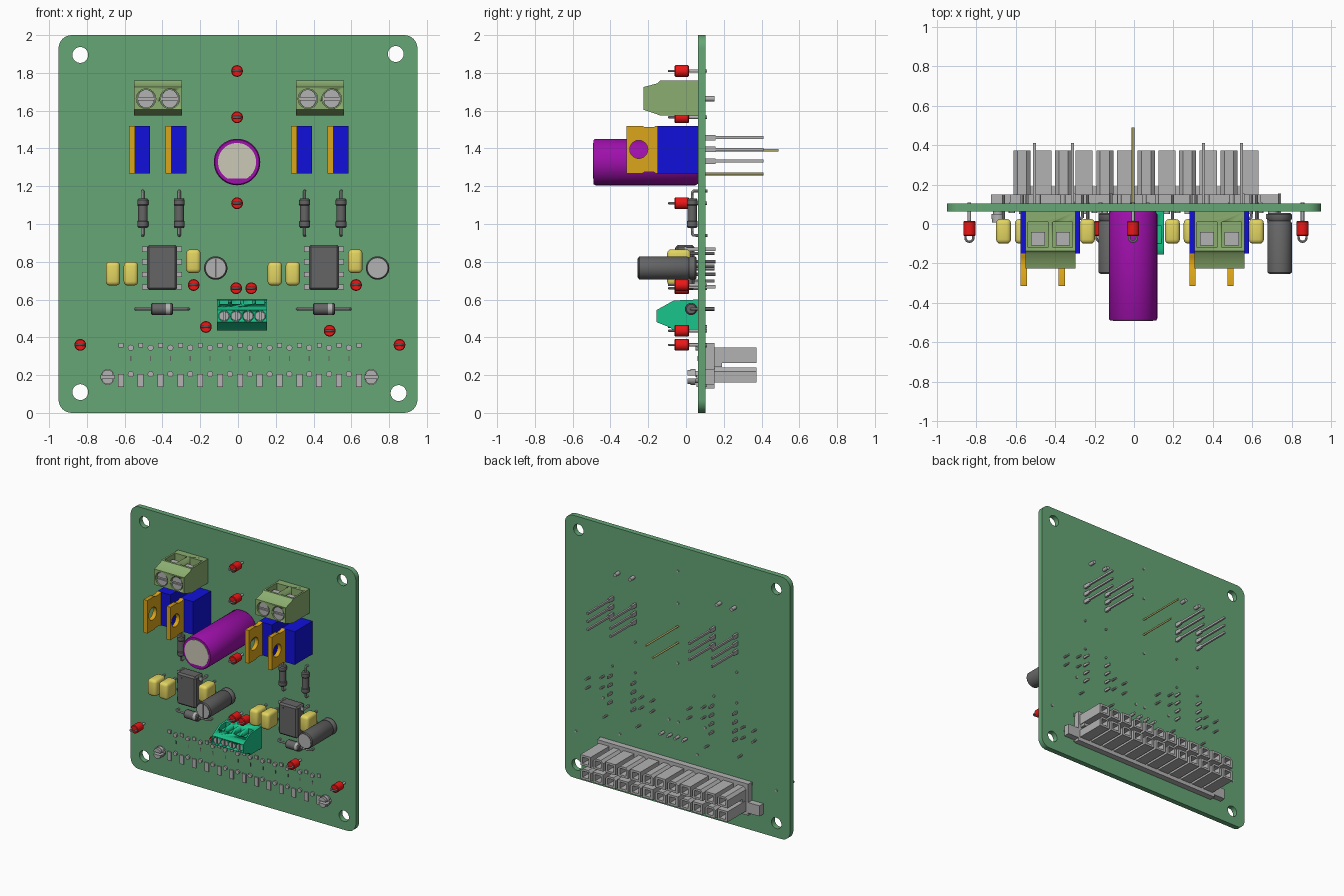
import bpy, bmesh
from math import pi, sin, cos, radians
from mathutils import Matrix

if "Cube" in bpy.data.objects:
    bpy.data.objects.remove(bpy.data.objects["Cube"])

def mat(name, r, g, b):
    m = bpy.data.materials.new(name)
    m.diffuse_color = (r, g, b, 1)
    m.use_nodes = True
    m.node_tree.nodes["Principled BSDF"].inputs["Base Color"].default_value = m.diffuse_color
    return m

GREEN = mat("board_green", .13, .38, .18)
OLIVE = mat("olive", .26, .42, .16)
TEAL = mat("teal", .01, .56, .26)
BLUE = mat("blue", .005, .005, .7)
GOLD = mat("gold", .72, .38, .01)
PURPLE = mat("purple", .34, .005, .4)
CREAM = mat("cream", .6, .58, .47)
YELLOW = mat("yellow", .76, .66, .12)
RED = mat("red", .85, .008, .008)
DARK = mat("dark_grey", .13, .13, .13)
BRASS = mat("brass", .5, .45, .15)
GREY = mat("metal_grey", .45, .45, .45)

def finish(name, bm, m=GREY):
    bmesh.ops.remove_doubles(bm, verts=bm.verts, dist=1e-5)
    bmesh.ops.recalc_face_normals(bm, faces=bm.faces)
    me = bpy.data.meshes.new(name)
    bm.to_mesh(me)
    bm.free()
    me.shade_smooth()
    me.set_sharp_from_angle(angle=radians(35))
    ob = bpy.data.objects.new(name, me)
    bpy.context.collection.objects.link(ob)
    if m:
        me.materials.append(m)
    return ob

def box(name, x0, x1, y0, y1, z0, z1, m=GREY, bevel=0, seg=3):
    bm = bmesh.new()
    M = Matrix.Translation(((x0+x1)/2, (y0+y1)/2, (z0+z1)/2)) @ Matrix.Diagonal((x1-x0, y1-y0, z1-z0, 1))
    bmesh.ops.create_cube(bm, size=1, matrix=M)
    if bevel:
        bmesh.ops.bevel(bm, geom=bm.edges[:], offset=bevel, segments=seg, profile=.5, affect='EDGES')
    return finish(name, bm, m)

def lathe(name, origin, prof, m=GREY, axis='Y', seg=24):
    """Solid of revolution; prof = (radius, distance along axis)."""
    bm = bmesh.new()
    rings = []
    for r, t in prof:
        ring = []
        for i in range(seg):
            a, b = r*cos(2*pi*i/seg), r*sin(2*pi*i/seg)
            p = {'X': (t, a, b), 'Y': (a, t, b), 'Z': (a, b, t)}[axis]
            ring.append(bm.verts.new([o+c for o, c in zip(origin, p)]))
        rings.append(ring)
    for A, B in zip(rings, rings[1:]):
        for i in range(seg):
            bm.faces.new((A[i-1], A[i], B[i], B[i-1]))
    bm.faces.new(rings[0])
    bm.faces.new(rings[-1])
    return finish(name, bm, m)

def rod(name, x, z, y0, y1, r, m=GREY, seg=12):
    return lathe(name, (x, 0, z), [(r, y0), (r, y1)], m, 'Y', seg)

def from_curve(name, cu, M, m):
    ob = bpy.data.objects.new(name, cu)
    bpy.context.collection.objects.link(ob)
    me = bpy.data.meshes.new_from_object(ob.evaluated_get(bpy.context.evaluated_depsgraph_get()))
    bpy.data.objects.remove(ob)
    bm = bmesh.new()
    bm.from_mesh(me)
    bm.transform(M)
    return finish(name, bm, m)

def add_spline(cu, pts, cyclic):
    s = cu.splines.new('POLY')
    s.points.add(len(pts)-1)
    for p, q in zip(s.points, pts):
        p.co = (*q, *([0]*(3-len(q))), 1)
    s.use_cyclic_u = cyclic

def plate(name, loops, lo, hi, m=GREY, axis='Y'):
    """Outlines (with holes) extruded: (x,z) along y, or (y,z) along x."""
    cu = bpy.data.curves.new(name, 'CURVE')
    cu.dimensions, cu.fill_mode, cu.extrude = '2D', 'BOTH', (hi-lo)/2
    for l in loops:
        add_spline(cu, l, True)
    c = (lo+hi)/2
    if axis == 'Y':
        M = Matrix(((1, 0, 0, 0), (0, 0, -1, c), (0, 1, 0, 0), (0, 0, 0, 1)))
    else:
        M = Matrix(((0, 0, 1, c), (1, 0, 0, 0), (0, 1, 0, 0), (0, 0, 0, 1)))
    return from_curve(name, cu, M, m)

def wire(name, pts, r=.008, m=GREY):
    cu = bpy.data.curves.new(name, 'CURVE')
    cu.dimensions, cu.bevel_depth, cu.bevel_resolution, cu.use_fill_caps = '3D', r, 2, True
    add_spline(cu, pts, False)
    return from_curve(name, cu, Matrix(), m)

def arc(x, z, r, a0=0, a1=360, n=24):
    full = a1-a0 == 360
    return [(x+r*cos(radians(a0+(a1-a0)*i/n)), z+r*sin(radians(a0+(a1-a0)*i/n))) for i in range(n if full else n+1)]

def rect(x, z, w, h, c=0):
    a, b = w/2, h/2
    if not c:
        return [(x-a, z-b), (x+a, z-b), (x+a, z+b), (x-a, z+b)]
    return [(x-a, z-b), (x+a, z-b), (x+a, z+b-c), (x+a-c, z+b), (x-a+c, z+b), (x-a, z+b-c)]

def cut(ob, cutters):
    for c in cutters:
        c.hide_render = True
        md = ob.modifiers.new("cut", 'BOOLEAN')
        md.operation, md.object, md.solver = 'DIFFERENCE', c, 'EXACT'
    me = bpy.data.meshes.new_from_object(ob.evaluated_get(bpy.context.evaluated_depsgraph_get()))
    ob.modifiers.clear()
    ob.data = me
    for c in cutters:
        bpy.data.objects.remove(c)

def screw(name, x, z, r, y, depth, vertical):
    rod(name, x, z, y+.012, y+depth, r, GREY, 24)
    a = 0 if vertical else 90
    d = .15*r
    dx, dz = (d, 0) if vertical else (0, d)
    plate(name+"_head", [arc(x+dx, z+dz, r-d, a-90, a+90, 12), arc(x-dx, z-dz, r-d, a+90, a+270, 12)], y, y+.013)

# Board with rounded corners, mounting holes and peg holes
outline = []
for x, z, a in ((.88, .07, -90), (.88, 1.93, 0), (-.88, 1.93, 90), (-.88, .07, 180)):
    outline += arc(x, z, .07, a, a+90, 8)
holes = [arc(x, z, .042, n=32) for x, z in ((-.835, 1.895), (.835, 1.9), (-.835, .11), (.85, .105))]
PEGS = (-.69, .705)
plate("board", [outline]+holes+[arc(x, .19, .036) for x in PEGS], .063, .103, GREEN)

# Red test points with wire loops
for x, z in ((-.005, 1.81), (-.005, 1.565), (-.005, 1.11), (-.235, .677), (-.01, .66), (.07, .66),
             (-.17, .455), (.485, .435), (.625, .677), (-.835, .36), (.855, .36)):
    lathe("test_point", (x, 0, z), [(.027, -.06), (.031, -.056), (.031, .011), (.027, .015)], RED)
    wire("test_loop", [(x+.02, -.05, z)]+[(u, v, z) for u, v in arc(x, -.07, .02, 0, -180, 10)]+[(x-.02, -.05, z)], .006)
    rod("test_lead", x, z, .01, .11, .009)

# Two mirrored-by-offset channels
for off in (0, .857):
    # Two-way power terminal
    x0, x1 = -.55+off, -.297+off
    t = plate("power_terminal", [[(.063, 1.575), (.063, 1.76), (-.137, 1.76), (-.15, 1.745), (-.225, 1.725), (-.225, 1.605),
                                  (-.137, 1.575)]], x0, x1, OLIVE, 'X')
    xs = (-.487+off, -.361+off)
    cut(t, [rod("cutter", x, 1.663, -.3, -.19, .052, None, 24) for x in xs] +
        [box("cutter", x-.05, x+.05, -.12, .01, 1.69, 1.8, None) for x in xs])
    for x in xs:
        screw("terminal_screw", x, 1.663, .049, -.22, .05, False)
        box("wire_clamp", x-.036, x+.036, -.11, -.04, 1.68, 1.735)
        rod("terminal_pin", x, 1.663, .06, .15, .014)
    # Power transistors with tab and legs
    for x in (-.576+off, -.383+off):
        box("transistor_body", x, x+.11, -.15, .063, 1.268, 1.52, BLUE)
        plate("transistor_tab", [[(-.14, 1.268), (-.14, 1.52), (-.16, 1.52), (-.17, 1.513), (-.22, 1.513), (-.23, 1.52),
                                  (-.315, 1.52), (-.315, 1.268), (-.23, 1.268), (-.22, 1.275), (-.17, 1.275), (-.16, 1.268)],
                                 arc(-.25, 1.395, .048)], x, x+.032, GOLD, 'X')
        for z in (1.333, 1.395, 1.457):
            box("transistor_leg_wide", x+.063, x+.079, .06, .155, z-.015, z+.015)
            box("transistor_leg", x+.064, x+.078, .15, .41, z-.008, z+.008)
        # Upright resistor below each transistor
        rx = x+.072
        lathe("resistor", (rx, .033, 1.057), [(.023, -.078), (.029, -.07), (.029, -.045), (.025, -.04), (.025, .04),
                                              (.029, .045), (.029, .07), (.023, .078)], DARK, 'Z')
        for s in (-1, 1):
            wire("resistor_lead", [(rx, .033, 1.057+s*.07), (rx, .033, 1.057+s*.11), (rx, .04, 1.057+s*.117), (rx, .115, 1.057+s*.117)])
    # Eight-pin chip
    cx = -.402+off
    box("chip", cx-.08, cx+.08, -.055, .045, .65, .89, DARK, .012, 1)
    rod("chip_dimple", cx-.045, .86, -.057, -.05, .012, DARK)
    for z in (.667, .733, .8, .867):
        for s in (-1, 1):
            a, b = sorted((cx+s*.07, cx+s*.105))
            box("chip_shoulder", a, b, -.01, .002, z-.014, z+.014)
            a, b = sorted((cx+s*.094, cx+s*.105))
            box("chip_pin", a, b, -.01, .155, z-.009, z+.009)
    # Yellow film capacitors
    for x, z in ((-.662+off, .737), (-.567+off, .737), (-.236+off, .803)):
        box("film_capacitor", x-.038, x+.038, -.1, .025, z-.063, z+.063, YELLOW, .022)
        for s in (-1, 1):
            rod("film_lead", x, z+s*.04, 0, .15, .008, GREY, 8)
    # Small can capacitor
    ex = -.118+off
    lathe("can_capacitor", (ex, 0, .767), [(.055, .055), (.062, .048), (.062, .025), (.055, .015), (.062, .005),
                                           (.062, -.245), (.056, -.252)], DARK, seg=32)
    rod("can_top", ex, .767, -.254, -.24, .052, GREY, 32)
    if not off:
        box("can_vent", ex-.003, ex+.003, -.256, -.25, .717, .817, DARK)
    for s in (-1, 1):
        rod("can_lead", ex, .767+s*.035, .05, .155, .008, GREY, 8)
    # Horizontal diode with band
    lathe("diode", (cx, .027, .55), [(.025, -.058), (.031, -.052), (.031, .052), (.025, .058)], DARK, 'X')
    lathe("diode_band", (cx, .027, .55), [(.0325, .022), (.0325, .042)], GREY, 'X')
    for s in (-1, 1):
        wire("diode_lead", [(cx+s*.05, .027, .55), (cx+s*.13, .027, .55), (cx+s*.14, .035, .55), (cx+s*.14, .15, .55)])

# Large can capacitor
lathe("main_capacitor", (-.005, 0, 1.328), [(.115, .063), (.123, .05), (.123, -.48), (.117, -.49)], PURPLE, seg=48)
plate("main_capacitor_top", [[(u-.005, v+1.328) for u, v in arc(0, 0, .101, -60, 240, 40)]], -.493, -.47, CREAM)
for z, y in ((1.39, .49), (1.265, .41)):
    rod("main_capacitor_lead", -.005, z, .05, y, .007, BRASS)

# Four-way signal terminal
t = plate("signal_terminal", [[(.063, .435), (.063, .6), (-.065, .595), (-.155, .545), (-.155, .48), (-.08, .45), (-.065, .435)]],
          -.11, .153, TEAL, 'X')
xs = [-.074+.0637*i for i in range(4)]
cut(t, [rod("cutter", x, .513, -.2, -.13, .029, None, 24) for x in xs] +
    [box("cutter", x-.022, x+.022, -.1, -.01, .56, .65, None) for x in xs])
for x in xs:
    screw("signal_screw", x, .513, .027, -.15, .04, True)
    rod("signal_pin", x, .55, .06, .15, .011)

# Rear two-row connector
box("connector_base", -.63, .645, .103, .15, .13, .37)
box("connector_rib", -.61, .625, .14, .19, .242, .268)
for i in range(12):
    x = -.568+.105*i
    for z, odd in ((.305, 0), (.2, 1)):
        plate("connector_cell", [rect(x, z, .087, .08, .02 if i % 2 == odd else 0), rect(x, z, .05, .048)], .148, .372)
        box("contact", x-.011, x+.011, .1, .3, z-.011, z+.011)
    rod("upper_solder_pin", x, .345, .05, .12, .016)
    rod("lower_solder_pin", x, .205, .05, .12, .016)
    box("solder_slot", x-.003, x+.003, .06, .11, .275, .3, DARK)
for i in range(13):
    x = -.62+.105*i
    box("upper_foot", x-.013, x+.013, .055, .11, .345, .37)
    box("lower_foot", x-.016, x+.016, .055, .11, .138, .205)
# Snap pegs and ears
for x in PEGS:
    s = 1 if x > 0 else -1
    a, b = sorted((x+s*.035, s*.62))
    box("connector_ear", a, b, .103, .15, .15, .23)
    for g, a in ((.008, 0), (-.008, 180)):
        plate("snap_peg", [arc(x, .19+g, .025, a, a+180, 12)], .02, .12)
        plate("snap_head", [arc(x, .19+g, .034, a, a+180, 12)], .025, .05)
        plate("snap_tip", [arc(x, .19+g, .03, a, a+180, 12)], .008, .026)
